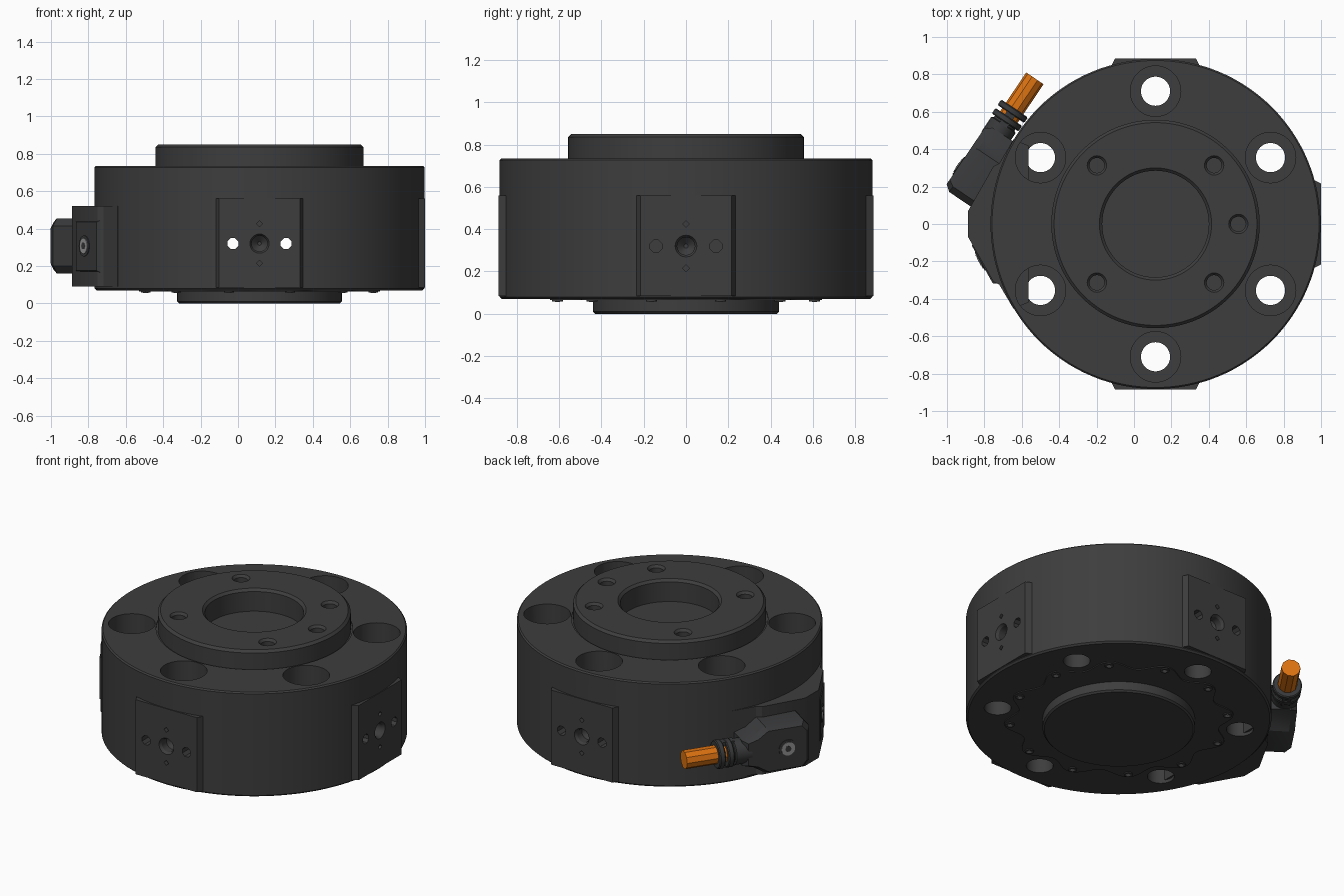
import bpy, bmesh
from math import sin, cos, pi, radians
from mathutils import Matrix, Vector

cube = bpy.data.objects.get("Cube")
if cube:
    bpy.data.objects.remove(cube, do_unlink=True)

CX = 0.115      # body axis
R = 0.882       # body radius
MID = 0.32      # height of the side holes


def material(name, rgb, rough=0.6):
    m = bpy.data.materials.new(name)
    m.use_nodes = True
    m.diffuse_color = (*rgb, 1)
    b = m.node_tree.nodes["Principled BSDF"]
    b.inputs["Base Color"].default_value = (*rgb, 1)
    b.inputs["Roughness"].default_value = rough
    return m


DARK = material("dark_grey", (0.047, 0.047, 0.047))
PLASTIC = material("connector_grey", (0.04, 0.041, 0.043))
ORANGE = material("cable_orange", (0.72, 0.17, 0.006))
STEEL = material("screw_steel", (0.3, 0.3, 0.3))


def finish(name, bm, mat):
    bmesh.ops.recalc_face_normals(bm, faces=bm.faces)
    me = bpy.data.meshes.new(name)
    bm.to_mesh(me)
    bm.free()
    me.materials.append(mat)
    ob = bpy.data.objects.new(name, me)
    bpy.context.collection.objects.link(ob)
    return ob


def side_frame(deg):
    """Local x runs along the side wall, y is up, z points outward."""
    a = radians(deg)
    n, up = Vector((cos(a), sin(a), 0)), Vector((0, 0, 1))
    m = Matrix((up.cross(n), up, n)).transposed().to_4x4()
    m.translation = (CX, 0, 0)
    return m


TOP = Matrix.Translation((CX, 0, 0))


def loft(bm, frame, rings):
    """Closed solid through rings of equal point count."""
    loops = [[bm.verts.new(frame @ Vector(p)) for p in ring] for ring in rings]
    for a, b in zip(loops, loops[1:]):
        for i in range(len(a)):
            j = (i + 1) % len(a)
            bm.faces.new((a[i], a[j], b[j], b[i]))
    bm.faces.new(loops[0][::-1])
    bm.faces.new(loops[-1])


def circle(r, z, n, x=0, y=0, turn=0):
    return [(x + r * cos(2 * pi * i / n + turn), y + r * sin(2 * pi * i / n + turn), z)
            for i in range(n)]


def turned(bm, frame, profile, n=32, x=0, y=0, turn=0):
    loft(bm, frame, [circle(r, z, n, x, y, turn) for r, z in profile])


def block(bm, frame, x0, x1, y0, y1, z0, z1, bx=0, by=0):
    """Box whose outer face is drawn in by bx and by."""
    def rect(z, dx, dy):
        return [(x0 + dx, y0 + dy, z), (x1 - dx, y0 + dy, z),
                (x1 - dx, y1 - dy, z), (x0 + dx, y1 - dy, z)]
    loft(bm, frame, [rect(z0, 0, 0), rect(z1, bx, by)])


# Turned main body with hub above and boss below
bm = bmesh.new()
turned(bm, TOP, [(0.43, 0), (0.44, 0.01), (0.44, 0.07), (R - 0.01, 0.07), (R, 0.08),
                 (R, 0.727), (R - 0.008, 0.735), (0.567, 0.735), (0.567, 0.728),
                 (0.557, 0.728), (0.557, 0.835), (0.542, 0.85)], 128)
body = finish("sensor_body", bm, DARK)

# Flat pads on three sides
PADS = (0, 90, 270)
bm = bmesh.new()
for deg in PADS:
    block(bm, side_frame(deg), -0.236, 0.236, 0.085, 0.56, 0.845, 0.886, 0.02, 0)
pads = finish("side_pads", bm, DARK)

# Cutters for every hole
bm = bmesh.new()
turned(bm, TOP, [(0.285, 0.71), (0.285, 0.835), (0.315, 0.865)], 64)     # central bore
for k in range(6):                                                      # mounting holes
    a = radians(30 + 60 * k)
    turned(bm, TOP, [(0.078, 0), (0.078, 0.435), (0.135, 0.435), (0.135, 0.8)],
           40, 0.71 * cos(a), 0.71 * sin(a))
for deg in (0, 45, 135, 225, 315):                                      # hub holes
    a = radians(deg)
    turned(bm, TOP, [(0.04, 0.76), (0.04, 0.835), (0.06, 0.86)],
           20, 0.443 * cos(a), 0.443 * sin(a))
for deg in PADS:                                                        # pad holes
    f = side_frame(deg)
    turned(bm, f, [(0.01, 0.795), (0.042, 0.825), (0.042, 0.87), (0.06, 0.9)], 20, 0, MID)
    for s in (-1, 1):
        turned(bm, f, [(0.016, 0.85), (0.016, 0.95)], 4, 0, MID + s * 0.105)
        if deg != 90:
            inner = 0.6 if deg == 0 else -1
            turned(bm, f, [(0.031, inner), (0.031, 1)], 8, s * 0.142, MID, pi / 8)
cutter = finish("hole_cutter", bm, DARK)
cutter.hide_render = True

for ob in (body, pads):
    mod = ob.modifiers.new("holes", "BOOLEAN")
    mod.operation = "DIFFERENCE"
    mod.solver = "EXACT"
    mod.object = cutter
    with bpy.context.temp_override(object=ob, active_object=ob, selected_objects=[ob]):
        bpy.ops.object.modifier_apply(modifier=mod.name)
bpy.data.objects.remove(cutter, do_unlink=True)

# Faceted base that carries the connector
half = [(-1.003, 0.068), (-0.867, 0.308), (-0.835, 0.325), (-0.76, 0.452), (-0.68, 0.42)]
plan = half + [(x, -y) for x, y in reversed(half)]
bm = bmesh.new()
loft(bm, TOP, [[(x, y, z) for x, y in plan] for z in (0.09, 0.522)])
finish("connector_base", bm, DARK)

# Cover panel on the front facet
FRONT, BACK = side_frame(209), side_frame(146)
bm = bmesh.new()
block(bm, FRONT, -0.4, -0.12, 0.15, 0.46, 0.87, 0.915, 0.025, 0.025)
finish("cover_panel", bm, PLASTIC)

# Connector housing with narrowed shoulder and bevelled face
outline = [(0.475, 0.2), (0.475, 0.415), (0.44, 0.455), (0.2, 0.455), (0.13, 0.405),
           (0.06, 0.385), (0.06, 0.225), (0.13, 0.205), (0.2, 0.16), (0.44, 0.16)]


def inset(k, z):
    return [(0.27 + (x - 0.27) * k, 0.307 + (y - 0.307) * k, z) for x, y in outline]


bm = bmesh.new()
loft(bm, BACK, [inset(1, 0.85), inset(1, 1.01), inset(0.87, 1.045)])
finish("connector_housing", bm, PLASTIC)

# Cable axis: local z runs away from the housing
CABLE = BACK @ Matrix.Translation((0.07, 0.305, 0.97)) @ Matrix.Rotation(-pi / 2, 4, "Y")

bm = bmesh.new()
turned(bm, CABLE, [(0.078, -0.04), (0.078, 0.055), (0.066, 0.06), (0.066, 0.075)], 20)
for z in (0.07, 0.125):
    turned(bm, CABLE, [(0.08, z), (0.086, z + 0.006), (0.086, z + 0.03), (0.08, z + 0.036)], 20)
for s in (-1, 1):
    block(bm, CABLE, -0.025, 0.025, s * 0.068 - 0.012, s * 0.068 + 0.012, 0.05, 0.15)
finish("strain_relief", bm, PLASTIC)

bm = bmesh.new()
turned(bm, CABLE, [(0.056, 0.0), (0.056, 0.355)], 10)
finish("cable", bm, ORANGE)

# Screws of the housing and the cover panel
for name, f, x, z in (("housing", BACK, 0.33, 1.045), ("cover", FRONT, -0.28, 0.915)):
    for part, r, h, n, mat in (("washer", 0.056, 0.004, 24, PLASTIC),
                               ("screw", 0.042, 0.008, 24, STEEL),
                               ("socket", 0.02, 0.0095, 6, PLASTIC)):
        bm = bmesh.new()
        turned(bm, f, [(r, z - 0.01), (r, z + h)], n, x, 0.307)
        finish(f"{name}_{part}", bm, mat)

# Lobed bottom cover with its ring of screws
bm = bmesh.new()
rim = []
for i in range(144):
    a = 2 * pi * i / 144
    r = 0.625 - 0.04 * cos(12 * a)
    rim.append((r * cos(a), r * sin(a)))
loft(bm, TOP, [[(x, y, z) for x, y in rim] for z in (0.064, 0.073)])
finish("bottom_cover", bm, DARK)

for part, r, z, n, mat in (("screws", 0.026, 0.058, 16, DARK),
                           ("screw_sockets", 0.014, 0.0565, 6, STEEL)):
    bm = bmesh.new()
    for k in range(12):
        a = radians(15 + 30 * k)
        turned(bm, TOP, [(r, z), (r, 0.07)], n, 0.63 * cos(a), 0.63 * sin(a))
    finish(f"bottom_{part}", bm, mat)

# Smooth the turned parts, keep edges crisp
bpy.ops.object.select_all(action="DESELECT")
for ob in bpy.context.collection.objects:
    if ob.type == "MESH":
        ob.select_set(True)
        bpy.context.view_layer.objects.active = ob
bpy.ops.object.shade_smooth_by_angle(angle=radians(30))
